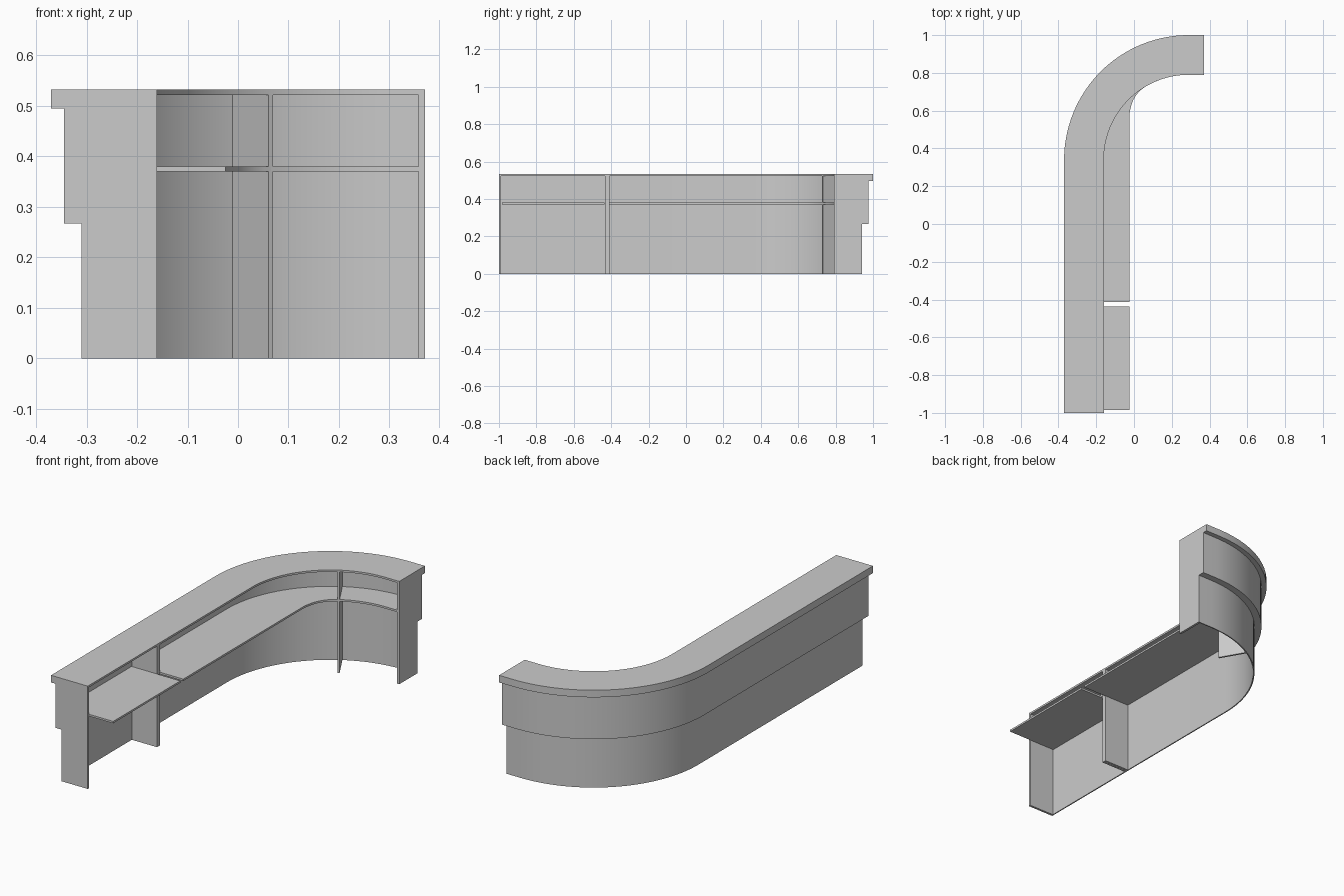
import bpy, bmesh
from math import sin, cos, radians
from mathutils import Vector

if "Cube" in bpy.data.objects:
    bpy.data.objects.remove(bpy.data.objects["Cube"])

CX, CY = 0.29, 0.34              # centre of the bend
R_IN, R_WALL, R_BACK = 0.45, 0.60, 0.594
END_X, JOINT, T = 0.37, -0.422, 0.012
N = 32                           # segments in the bend


def finish(name, bm, smooth=True):
    bmesh.ops.recalc_face_normals(bm, faces=bm.faces)
    me = bpy.data.meshes.new(name)
    bm.to_mesh(me)
    bm.free()
    ob = bpy.data.objects.new(name, me)
    bpy.context.collection.objects.link(ob)
    if smooth:
        bpy.ops.object.select_all(action='DESELECT')
        bpy.context.view_layer.objects.active = ob
        ob.select_set(True)
        bpy.ops.object.shade_smooth_by_angle(angle=radians(30))
    return ob


# A station is an (origin, outward direction) pair on the counter's path
def leg(y):
    return Vector((CX, y)), Vector((-1, 0))


def bend(deg):
    return Vector((CX, CY)), Vector((cos(radians(deg)), sin(radians(deg))))


def tail(x):
    return Vector((x, CY)), Vector((0, 1))


def arc(a0, a1, n=N):
    return [bend(a0 + (a1 - a0) * i / n) for i in range(n + 1)]


def sweep(name, profile, stations, smooth=True):
    """Sweep a closed (offset, height) profile through the stations."""
    bm = bmesh.new()
    rings = []
    for o, d in stations:
        rings.append([bm.verts.new((*(o + d * r), z)) for r, z in profile])
    k = len(profile)
    for a, b in zip(rings, rings[1:]):
        for i in range(k):
            j = (i + 1) % k
            bm.faces.new((a[i], a[j], b[j], b[i]))
    bm.faces.new(rings[0])
    bm.faces.new(rings[-1])
    return finish(name, bm, smooth)


def slab(name, outline, z0, z1):
    """Extrude a flat outline upward."""
    bm = bmesh.new()
    f = bm.faces.new([bm.verts.new((*p, z0)) for p in outline])
    top = bmesh.ops.extrude_face_region(bm, geom=[f])['geom']
    bmesh.ops.translate(bm, vec=(0, 0, z1 - z0),
                        verts=[v for v in top if isinstance(v, bmesh.types.BMVert)])
    return finish(name, bm)


def rect(r0, r1, z0, z1):
    return [(r0, z0), (r1, z0), (r1, z1), (r0, z1)]


# Front cladding and countertop, for the short and the curved module
parts = {
    "lower_front": rect(R_BACK, R_WALL, 0, 0.267),
    "upper_front": rect(R_BACK, 0.635, 0.267, 0.495),
    "countertop": [(R_IN, 0.522), (R_BACK, 0.522), (R_BACK, 0.495),
                   (0.66, 0.495), (0.66, 0.532), (R_IN, 0.532)],
}
short_path = [leg(-1 + T), leg(JOINT)]
curved_path = [leg(JOINT)] + arc(180, 90) + [tail(END_X - T)]
for name, profile in parts.items():
    sweep("short_" + name, profile, short_path, False)
    sweep("curved_" + name, profile, curved_path)

# Stepped end panels
end_profile = [(R_IN, 0), (R_WALL, 0), (R_WALL, 0.267), (0.635, 0.267),
               (0.635, 0.495), (0.66, 0.495), (0.66, 0.532), (R_IN, 0.532)]
sweep("left_end_panel", end_profile, [leg(-1), leg(-1 + T)], False)
sweep("right_end_panel", end_profile, [tail(END_X - T), tail(END_X)], False)

# Inner support panels at the joint and in the bend
support = rect(R_IN, R_BACK, 0, 0.522)
sweep("short_joint_panel", support, [leg(JOINT - T), leg(JOINT - 0.0005)], False)
sweep("curved_joint_panel", support, [leg(JOINT + 0.0005), leg(JOINT + T)], False)
c, d = bend(120)
side = Vector((-d.y, d.x)) * 0.005
sweep("bend_divider", support, [(c - side, d), (c + side, d)], False)

# Work surfaces
Z0, Z1, EDGE = 0.37, 0.38, -0.025
BACK_X = CX - R_BACK
slab("short_desk", [(BACK_X, -0.985), (EDGE, -0.985), (EDGE, -0.436),
                    (BACK_X, -0.436)], Z0, Z1)

p0, p1 = Vector((EDGE, 0.55)), Vector((EDGE, 0.678))
p2 = c + d * R_IN
blend = [p0 * (1 - t) ** 2 + p1 * 2 * t * (1 - t) + p2 * t * t
         for t in [i / 12 for i in range(13)]]
outer = [o + v * R_BACK for o, v in arc(120, 180, 22)]
slab("curved_desk", [Vector((EDGE, -0.412))] + blend + outer
     + [Vector((BACK_X, -0.412))], Z0, Z1)
sweep("bend_shelf", rect(R_IN, R_BACK, Z0, Z1),
      arc(120, 90, 11) + [tail(END_X - T)])
